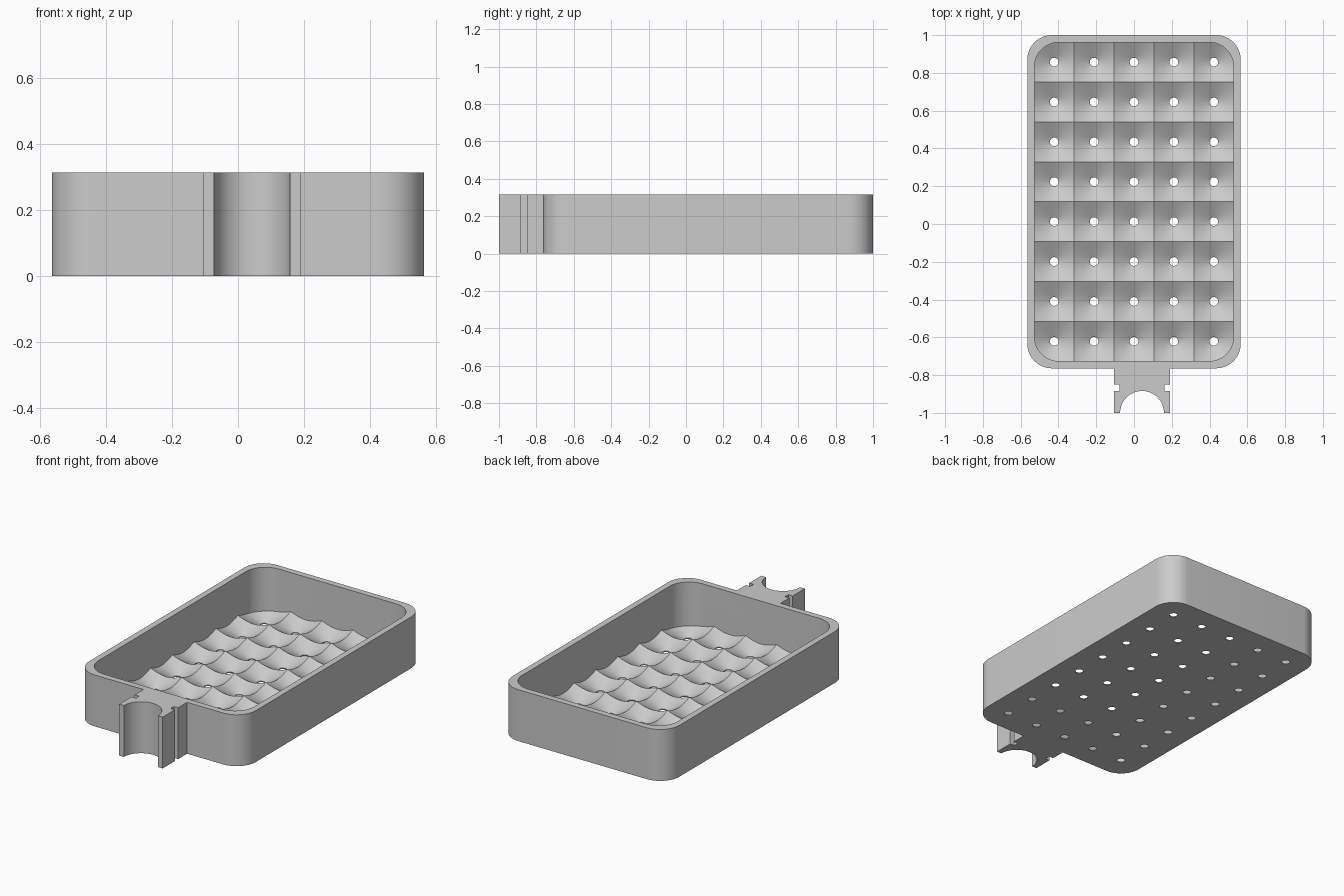
import bpy, bmesh, math
from mathutils import Vector

cube = bpy.data.objects.get("Cube")
if cube:
    bpy.data.objects.remove(cube, do_unlink=True)

CY = 0.118          # tray centre in y
HEIGHT = 0.315
PITCH = 0.2112      # spacing of the drain funnels
HOLE = 0.023
SLOPE = 0.56
FLOOR = 0.006       # thickness at the drain holes
COLS, ROWS, SIDES = 5, 8, 48

grey = bpy.data.materials.new("plain grey")
grey.use_nodes = True
grey.diffuse_color = (0.6, 0.6, 0.6, 1)
grey.node_tree.nodes["Principled BSDF"].inputs["Base Color"].default_value = (0.6, 0.6, 0.6, 1)


def make_object(name, bm):
    bmesh.ops.recalc_face_normals(bm, faces=bm.faces)
    mesh = bpy.data.meshes.new(name)
    bm.to_mesh(mesh)
    bm.free()
    obj = bpy.data.objects.new(name, mesh)
    bpy.context.collection.objects.link(obj)
    mesh.materials.append(grey)
    return obj


def prism(name, outline, z0, z1):
    bm = bmesh.new()
    face = bm.faces.new([bm.verts.new((x, y, z0)) for x, y in outline])
    out = bmesh.ops.extrude_face_region(bm, geom=[face])
    for v in out["geom"]:
        if isinstance(v, bmesh.types.BMVert):
            v.co.z = z1
    return make_object(name, bm)


def rounded_rect(hx, hy, r, steps=12):
    pts = []
    for q, (sx, sy) in enumerate([(1, 1), (-1, 1), (-1, -1), (1, -1)]):
        for i in range(steps + 1):
            a = math.pi / 2 * (q + i / steps)
            pts.append((sx * (hx - r) + r * math.cos(a),
                        CY + sy * (hy - r) + r * math.sin(a)))
    return pts


def apply_boolean(obj, cutter, operation):
    mod = obj.modifiers.new("cut", "BOOLEAN")
    mod.object, mod.operation, mod.solver = cutter, operation, "EXACT"
    bpy.context.view_layer.objects.active = obj
    bpy.ops.object.modifier_apply(modifier=mod.name)
    bpy.data.objects.remove(cutter, do_unlink=True)


def funnel_cutter():
    """Grid of square cells, each a cone around a drain hole, closed on top."""
    bm = bmesh.new()
    for c in range(COLS):
        for r in range(ROWS):
            centre = Vector(((c - (COLS - 1) / 2) * PITCH,
                             CY + (r - (ROWS - 1) / 2) * PITCH, 0))
            rings = [[], [], []]
            for k in range(SIDES):
                a = 2 * math.pi * k / SIDES
                d = Vector((math.cos(a), math.sin(a), 0))
                edge = PITCH / 2 / max(abs(d.x), abs(d.y))
                for ring, rad, z in ((rings[0], HOLE, -0.1), (rings[1], HOLE, FLOOR),
                                     (rings[2], edge, FLOOR + SLOPE * (edge - HOLE))):
                    ring.append(bm.verts.new(centre + d * rad + Vector((0, 0, z))))
            bm.faces.new(rings[0])
            for low, high in zip(rings, rings[1:]):
                for k in range(SIDES):
                    n = (k + 1) % SIDES
                    bm.faces.new((low[k], low[n], high[n], high[k]))
    bmesh.ops.remove_doubles(bm, verts=bm.verts, dist=0.0002)
    rim = [e for e in bm.edges if e.is_boundary]
    out = bmesh.ops.extrude_edge_only(bm, edges=rim)["geom"]
    for v in out:
        if isinstance(v, bmesh.types.BMVert):
            v.co.z = 0.5
    top = [e for e in out if isinstance(e, bmesh.types.BMEdge)]
    bmesh.ops.contextual_create(bm, geom=top)
    return make_object("funnel_cutter", bm)


# Tray: rounded block hollowed down to a floor of drain funnels
tray = prism("tray", rounded_rect(0.565, 0.882, 0.13), 0, HEIGHT)
hollow = prism("hollow", rounded_rect(0.5275, 0.844, 0.13), -0.2, 0.6)
apply_boolean(hollow, funnel_cutter(), "INTERSECT")
apply_boolean(tray, hollow, "DIFFERENCE")

# Clip bracket: notched neck ending in a half-round cradle
MID, HALF, ARC, IN = 0.0425, 0.1475, 0.116, 0.118
side = [(HALF, -0.764), (HALF, -0.85), (IN, -0.85), (IN, -0.883), (HALF, -0.883), (HALF, -1.0)]
arc = [(ARC * math.cos(math.pi * i / 32), -1.0 + ARC * math.sin(math.pi * i / 32))
       for i in range(33)]
outline = side + arc + [(-x, y) for x, y in reversed(side)]
bracket = prism("clip_bracket", [(MID + x, y) for x, y in outline], 0, HEIGHT)

for obj in (tray, bracket):
    bpy.ops.object.select_all(action="DESELECT")
    obj.select_set(True)
    bpy.context.view_layer.objects.active = obj
    bpy.ops.object.shade_smooth_by_angle(angle=math.radians(30))
